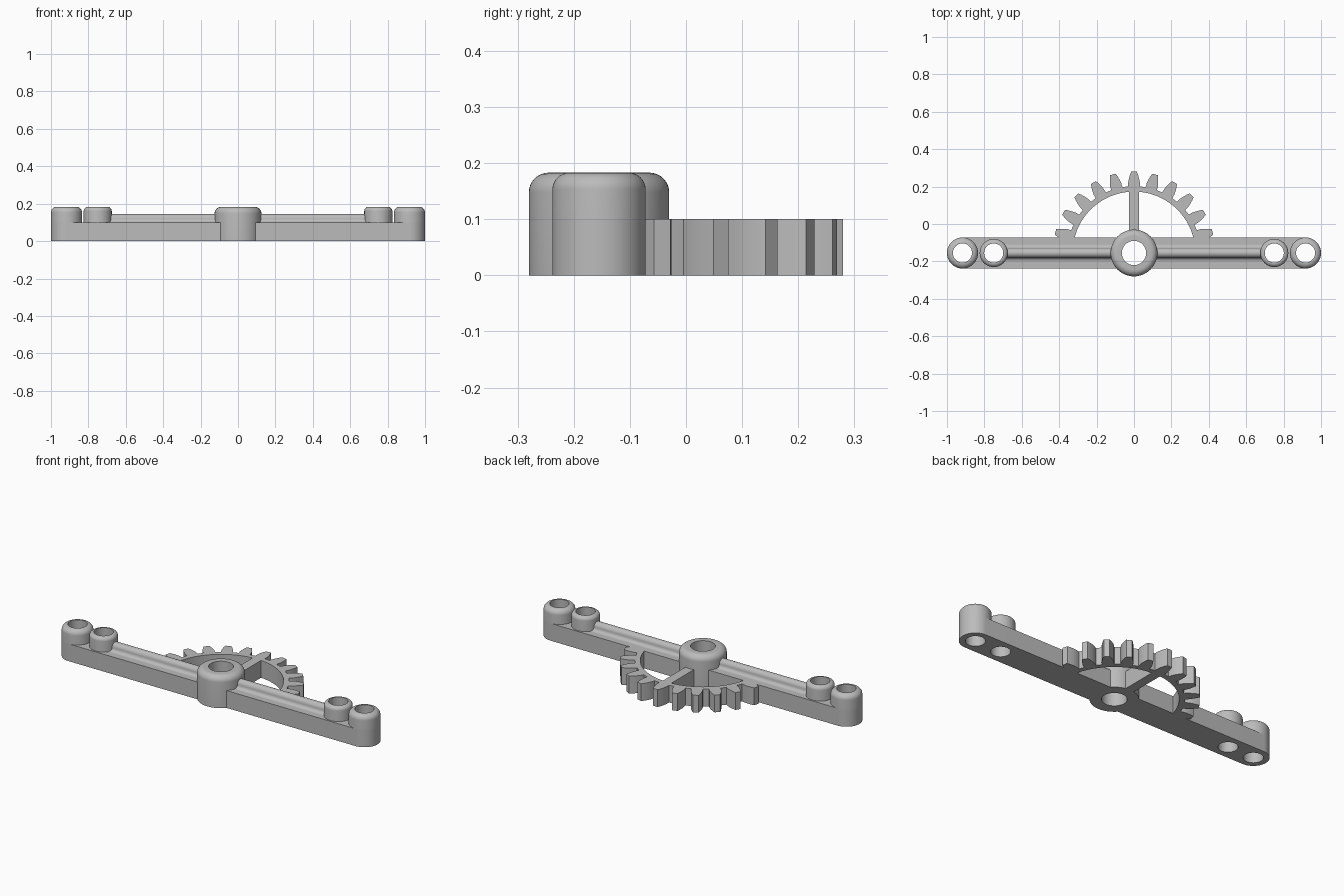
import bpy
import bmesh
from math import sin, cos, pi, radians, asin
from mathutils import Matrix, Vector

if "Cube" in bpy.data.objects:
    bpy.data.objects.remove(bpy.data.objects["Cube"], do_unlink=True)

AXIS_Y = -0.155      # line through all the holes
ARM_R = 0.083        # half width of the arm
ARM_H = 0.10
TOP = 0.183          # height of the bosses
END_X, INNER_X = 1 - ARM_R, 0.75
HUB_HOLE, PIN_HOLE = 0.065, 0.051

grey = bpy.data.materials.new("plain_grey")
grey.use_nodes = True
colour = (0.5, 0.5, 0.5, 1)
grey.diffuse_color = colour
grey.node_tree.nodes["Principled BSDF"].inputs["Base Color"].default_value = colour


def finish(bm, name):
    bmesh.ops.recalc_face_normals(bm, faces=bm.faces)
    mesh = bpy.data.meshes.new(name)
    bm.to_mesh(mesh)
    bm.free()
    mesh.materials.append(grey)
    ob = bpy.data.objects.new(name, mesh)
    ob.location.y = AXIS_Y
    bpy.context.collection.objects.link(ob)
    bpy.ops.object.select_all(action="DESELECT")
    ob.select_set(True)
    bpy.context.view_layer.objects.active = ob
    bpy.ops.object.shade_smooth_by_angle(angle=radians(30))
    return ob


def arc(cx, cy, r, start, end, steps):
    """Points along an arc, angles in degrees."""
    angles = [radians(start + (end - start) * i / steps) for i in range(steps + 1)]
    return [(cx + r * cos(a), cy + r * sin(a)) for a in angles]


def plate(name, loops, height):
    """Flat plate from an outline, with any further loops as holes."""
    bm = bmesh.new()
    edges = []
    for loop in loops:
        vs = [bm.verts.new((x, y, 0)) for x, y in loop]
        edges += [bm.edges.new((v, vs[i - 1])) for i, v in enumerate(vs)]
    bmesh.ops.triangle_fill(bm, edges=edges, use_beauty=True, normal=(0, 0, 1))
    ext = bmesh.ops.extrude_face_region(bm, geom=bm.faces[:], use_keep_orig=True)
    verts = [g for g in ext["geom"] if isinstance(g, bmesh.types.BMVert)]
    bmesh.ops.translate(bm, vec=(0, 0, height), verts=verts)
    return finish(bm, name)


def boss(name, x, radius, hole, fillet):
    """Turned tube with a rounded top edge."""
    profile = [(hole, 0), (radius, 0)]
    profile += arc(radius - fillet, TOP - fillet, fillet, 0, 90, 8)
    profile += [(hole, TOP)]
    bm = bmesh.new()
    vs = [bm.verts.new((r, 0, z)) for r, z in profile]
    edges = [bm.edges.new((v, vs[i - 1])) for i, v in enumerate(vs)]
    bmesh.ops.spin(bm, geom=vs + edges, cent=(0, 0, 0), axis=(0, 0, 1),
                   angle=2 * pi, steps=64)
    bmesh.ops.remove_doubles(bm, verts=bm.verts, dist=1e-5)
    ob = finish(bm, name)
    ob.location.x = x
    return ob


def rail(name, x0, x1):
    """Round bead with hollow fillets running along the arm."""
    half = arc(0.045, ARM_H + 0.02, 0.02, 270, 180, 6)
    half += arc(0, ARM_H + 0.02, 0.025, 0, 90, 8)[1:]
    section = [(0.045, ARM_H - 0.01)] + half
    section += [(-y, z) for y, z in reversed(section[:-1])]
    bm = bmesh.new()
    face = bm.faces.new([bm.verts.new((x0, y, z)) for y, z in section])
    ext = bmesh.ops.extrude_face_region(bm, geom=[face], use_keep_orig=True)
    verts = [g for g in ext["geom"] if isinstance(g, bmesh.types.BMVert)]
    bmesh.ops.translate(bm, vec=(x1 - x0, 0, 0), verts=verts)
    return finish(bm, name)


# Arm with round ends and five holes
outline = arc(END_X, 0, ARM_R, -90, 90, 32) + arc(-END_X, 0, ARM_R, 90, 270, 32)
holes = [arc(0, 0, HUB_HOLE, 0, 360, 64)[:-1]]
for x in (-END_X, -INNER_X, INNER_X, END_X):
    holes.append(arc(x, 0, PIN_HOLE, 0, 360, 64)[:-1])
plate("arm", [outline] + holes, ARM_H)

# Hub, bosses and rails
boss("hub", 0, 0.125, HUB_HOLE, 0.035)
for side, s in (("left", 1), ("right", -1)):
    boss(side + "_end_boss", s * END_X, ARM_R, PIN_HOLE, 0.03)
    boss(side + "_inner_boss", s * INNER_X, 0.075, PIN_HOLE, 0.022)
    rail(side + "_rail", s * 0.1, s * 0.695)

# Half gear: tooth flank as (radius, half width)
ROOT, INNER = 0.357, 0.328
flank = [(ROOT, 0.031), (0.38, 0.031), (0.4, 0.027), (0.42, 0.021), (0.435, 0.015)]
gear = arc(0, 0, ROOT, 4, 8, 2)
for tooth in range(1, 12):
    mid = radians(15 * tooth)
    sides = [(r, -w) for r, w in flank] + [(r, w) for r, w in reversed(flank)]
    for r, w in sides:
        a = mid + asin(w / r)
        gear.append((r * cos(a), r * sin(a)))
    if tooth < 11:
        gear.append((ROOT * cos(mid + radians(7.5)), ROOT * sin(mid + radians(7.5))))
gear += arc(0, 0, ROOT, 172, 176, 2) + arc(0, 0, INNER, 176, 4, 64)
plate("half_gear", [gear], ARM_H)

# Spoke from hub to gear rim
plate("spoke", [[(-0.027, 0.1), (0.027, 0.1), (0.027, 0.34), (-0.027, 0.34)]], ARM_H)
